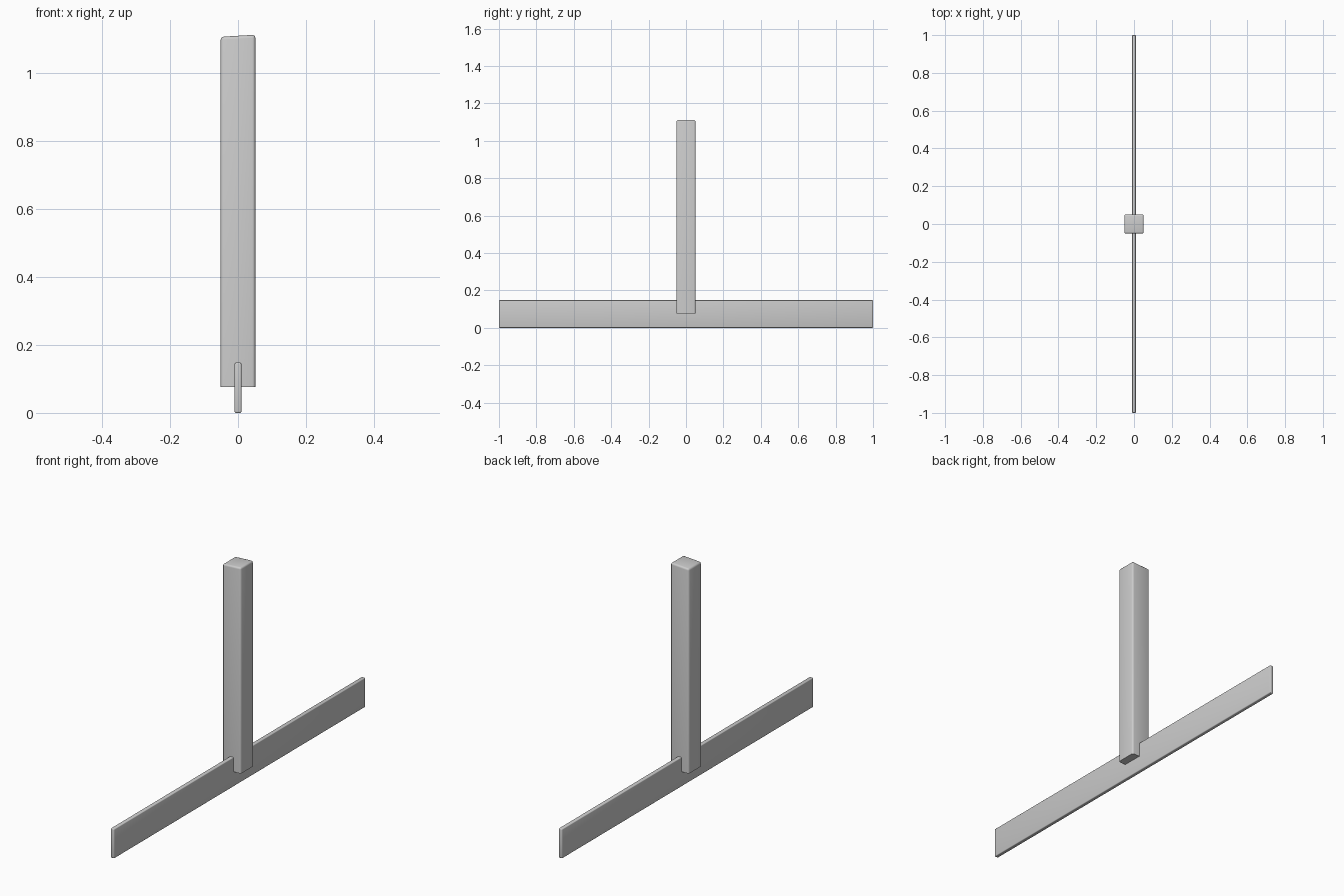
import bpy, bmesh

if "Cube" in bpy.data.objects:
    bpy.data.objects.remove(bpy.data.objects["Cube"])


def rounded_box(name, lo, hi, radius, keep_bottom_sharp=False, top_tilt=0.0):
    """Box between two corners with softly rounded edges."""
    bm = bmesh.new()
    bmesh.ops.create_cube(bm, size=1)
    for v in bm.verts:
        v.co = [lo[i] if v.co[i] < 0 else hi[i] for i in range(3)]
        if v.co.z > lo[2] + 1e-5 and v.co.x < 0:
            v.co.z -= top_tilt
    edges = [e for e in bm.edges
             if not (keep_bottom_sharp and all(v.co.z < lo[2] + 1e-4 for v in e.verts))]
    bmesh.ops.bevel(bm, geom=edges, offset=radius, segments=3, profile=0.5,
                    affect='EDGES', clamp_overlap=True)
    bmesh.ops.recalc_face_normals(bm, faces=bm.faces[:])
    mesh = bpy.data.meshes.new(name)
    bm.to_mesh(mesh)
    bm.free()
    obj = bpy.data.objects.new(name, mesh)
    bpy.context.collection.objects.link(obj)
    bpy.ops.object.select_all(action='DESELECT')
    obj.select_set(True)
    bpy.context.view_layer.objects.active = obj
    bpy.ops.object.shade_smooth_by_angle(angle=0.7)
    return obj


# Thin plank standing on its long edge
rounded_box("plank", (-0.01, -1.0, 0.0), (0.01, 1.0, 0.148), 0.004)

# Square post straddling the middle of the plank, top slightly uneven
rounded_box("post", (-0.051, -0.051, 0.076), (0.051, 0.051, 1.112), 0.009,
            keep_bottom_sharp=True, top_tilt=0.006)
